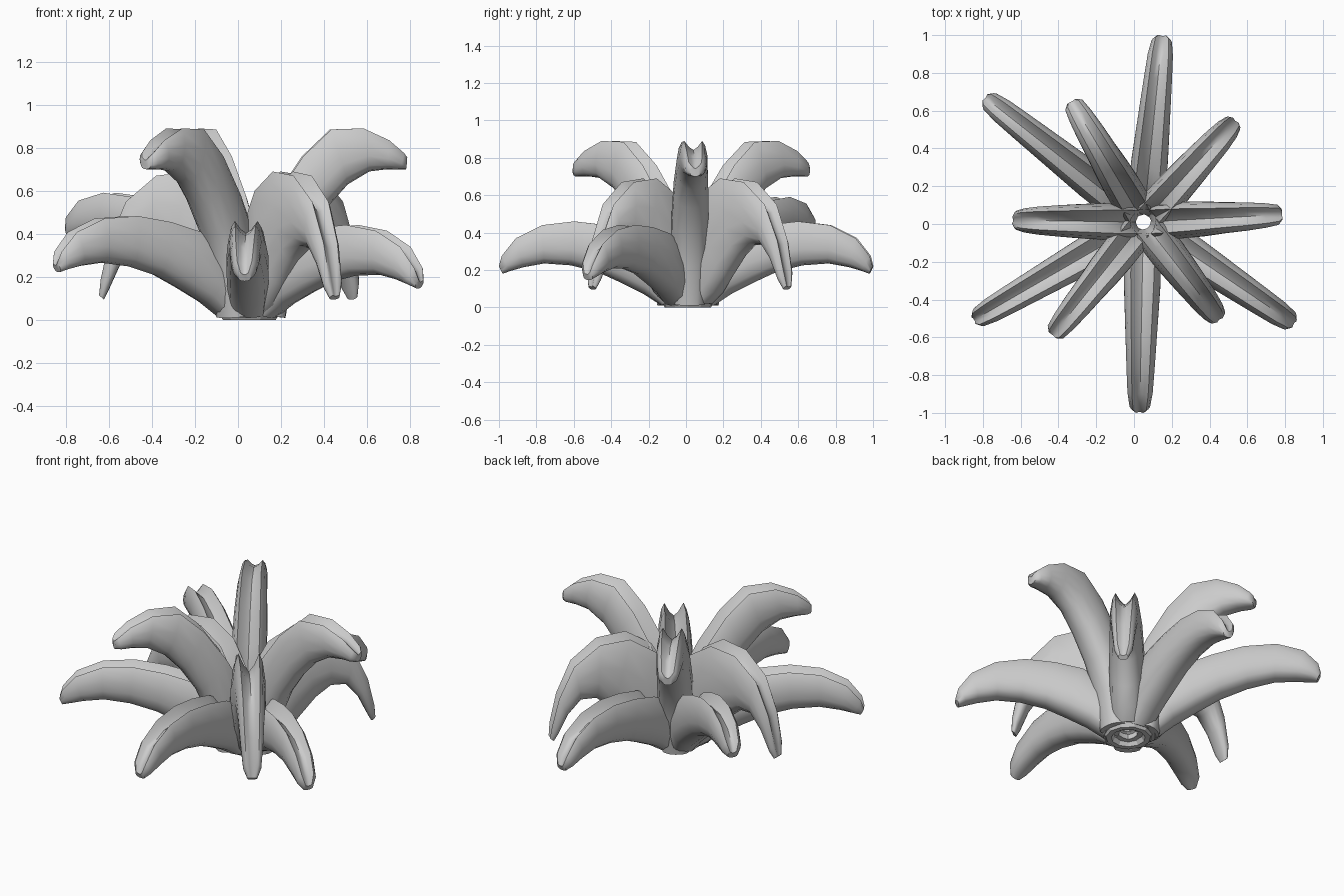
import bpy, bmesh
from mathutils import Vector

if "Cube" in bpy.data.objects:
    bpy.data.objects.remove(bpy.data.objects["Cube"])

ORIGIN = Vector((0.05, 0.01, 0))

# side profiles per tier: (keel r, keel z, edge r, edge z, half width)
HIGH = [(.17, .01, .02, .03, .085), (.21, .22, .035, .40, .10), (.28, .39, .13, .58, .10),
        (.37, .53, .25, .76, .095), (.46, .63, .38, .885, .085), (.56, .69, .53, .89, .077),
        (.64, .70, .65, .835, .067), (.70, .70, .72, .775, .055), (.73, .70, .735, .755, .03)]
MID = [(.14, .02, .01, .08, .085), (.21, .07, .03, .42, .10), (.28, .16, .13, .60, .10),
       (.37, .27, .27, .69, .094), (.45, .335, .43, .67, .086), (.53, .335, .57, .55, .077),
       (.60, .25, .65, .36, .066), (.65, .14, .687, .19, .052), (.672, .095, .695, .115, .028)]
LOW = [(.14, .01, .01, .08, .085), (.24, .075, .11, .31, .10), (.36, .135, .27, .40, .10),
       (.48, .19, .43, .44, .093), (.62, .225, .60, .46, .085), (.76, .235, .77, .44, .077),
       (.87, .215, .91, .37, .069), (.94, .195, .985, .275, .056), (.98, .18, 1.0, .22, .03)]

# channelled cross-section with rounded keel: (sideways, up from keel to edge)
HALF = [(.45, .03), (.8, .14), (.97, .36), (.97, .62), (.82, .88), (.62, 1), (.3, .84)]
SECTION = [(0, 0)] + HALF + [(0, .76)] + [(-u, v) for u, v in reversed(HALF)]


def leaf(name, profile, tip, lift=0.0):
    """Loft the channelled section along a drooping side profile."""
    direction = Vector((tip[0], tip[1], 0)) - ORIGIN
    stretch = direction.length / profile[-1][2]
    direction.normalize()
    side = Vector((-direction.y, direction.x, 0))
    bm = bmesh.new()
    rings = []
    for kr, kz, er, ez, w in profile:
        keel = ORIGIN + direction * kr * stretch + Vector((0, 0, kz + lift * max(kr - .14, 0)))
        edge = ORIGIN + direction * er * stretch + Vector((0, 0, ez + lift * max(er - .14, 0)))
        rings.append([bm.verts.new(keel.lerp(edge, v) + side * u * w) for u, v in SECTION])
    n = len(SECTION)
    for a, b in zip(rings, rings[1:]):
        for i in range(n):
            j = (i + 1) % n
            bm.faces.new((a[i], a[j], b[j], b[i]))
    bm.faces.new(rings[0][::-1])
    bm.faces.new(rings[-1])
    bmesh.ops.recalc_face_normals(bm, faces=bm.faces)
    mesh = bpy.data.meshes.new(name)
    bm.to_mesh(mesh)
    bm.free()
    obj = bpy.data.objects.new(name, mesh)
    bpy.context.collection.objects.link(obj)
    bpy.ops.object.select_all(action='DESELECT')
    obj.select_set(True)
    bpy.context.view_layer.objects.active = obj
    bpy.ops.object.shade_smooth_by_angle(angle=0.9)


# upright inner leaves
for i, tip in enumerate([(.785, .05), (-.33, .65), (-.43, -.59)]):
    leaf(f"inner_leaf_{i + 1}", HIGH, tip)

# arching middle leaves
for i, tip in enumerate([(.54, .55), (-.645, .02), (.455, -.51)]):
    leaf(f"middle_leaf_{i + 1}", MID, tip)

# long spreading outer leaves, each with its own lift
OUTER = [(.15, 1, 0), (-.79, .67, .24), (-.85, -.51, .05), (.03, -1, 0), (.85, -.53, -.04)]
for i, (x, y, lift) in enumerate(OUTER):
    leaf(f"outer_leaf_{i + 1}", LOW, (x, y), lift)

# root collar under the leaves
bpy.ops.mesh.primitive_torus_add(major_segments=11, minor_segments=6, major_radius=.11,
                                 minor_radius=.03, location=(.05, .01, .026))
bpy.context.object.name = "root_collar"
